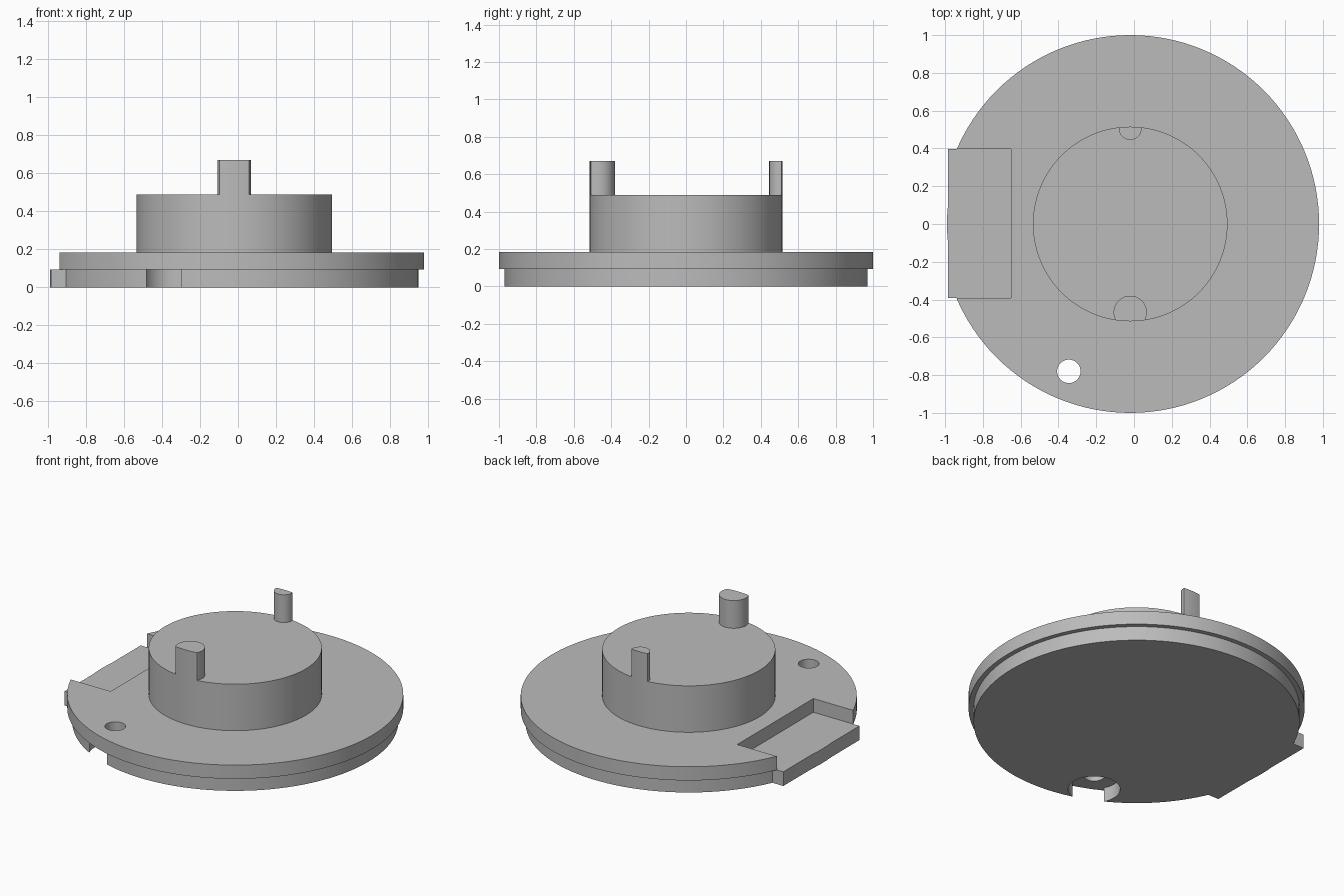
import bpy
import math

cube = bpy.data.objects.get("Cube")
if cube:
    bpy.data.objects.remove(cube, do_unlink=True)

grey = bpy.data.materials.new("plain grey")
grey.use_nodes = True
colour = (0.5, 0.5, 0.5, 1)
grey.diffuse_color = colour
grey.node_tree.nodes["Principled BSDF"].inputs["Base Color"].default_value = colour

CX = -0.02  # shared axis of the round parts


def cylinder(name, x, y, radius, z0, z1, sides=128):
    bpy.ops.mesh.primitive_cylinder_add(
        vertices=sides, radius=radius, depth=z1 - z0, location=(x, y, (z0 + z1) / 2))
    ob = bpy.context.object
    ob.name = name
    ob.data.materials.append(grey)
    return ob


def box(name, x0, x1, y0, y1, z0, z1):
    bpy.ops.mesh.primitive_cube_add(
        size=1, location=((x0 + x1) / 2, (y0 + y1) / 2, (z0 + z1) / 2))
    ob = bpy.context.object
    ob.name = name
    ob.scale = (x1 - x0, y1 - y0, z1 - z0)
    bpy.ops.object.transform_apply(location=False, rotation=False, scale=True)
    ob.data.materials.append(grey)
    return ob


def combine(ob, tool, operation):
    """Apply a boolean and discard the tool."""
    bpy.ops.object.select_all(action="DESELECT")
    bpy.context.view_layer.objects.active = ob
    ob.select_set(True)
    mod = ob.modifiers.new("shape", "BOOLEAN")
    mod.operation = operation
    mod.solver = "EXACT"
    mod.object = tool
    bpy.ops.object.modifier_apply(modifier=mod.name)
    bpy.data.objects.remove(tool, do_unlink=True)


HOLE_X, HOLE_Y = -0.345, -0.78

# Lower disc with side tab and a recess that breaks through its rim
base = cylinder("lower_disc", CX, 0, 0.97, 0, 0.093)
combine(base, box("tab", -0.985, -0.75, -0.393, 0.397, 0, 0.093), "UNION")
combine(base, cylinder("recess", HOLE_X, HOLE_Y, 0.155, -0.1, 0.2, 64), "DIFFERENCE")

# Wider flange with a rectangular side notch and a screw hole
flange = cylinder("flange", CX, 0, 1.0, 0.093, 0.183)
combine(flange, box("notch", -1.2, -0.65, -0.393, 0.397, 0, 0.4), "DIFFERENCE")
combine(flange, cylinder("hole", HOLE_X, HOLE_Y, 0.062, 0, 0.4, 48), "DIFFERENCE")

# Central boss
boss = cylinder("boss", CX, 0, 0.515, 0.183, 0.488)

# Pins trimmed to follow the boss wall
pins = []
for name, y, radius in (("front_pin", -0.468, 0.088), ("back_pin", 0.505, 0.06)):
    pin = cylinder(name, CX, y, radius, 0.488, 0.67, 64)
    combine(pin, cylinder("trim", CX, 0, 0.515, 0.3, 0.9), "INTERSECT")
    pins.append(pin)

# Smooth round walls, crisp edges
for ob in [base, flange, boss] + pins:
    bpy.ops.object.select_all(action="DESELECT")
    bpy.context.view_layer.objects.active = ob
    ob.select_set(True)
    bpy.ops.object.shade_smooth_by_angle(angle=math.radians(30))
